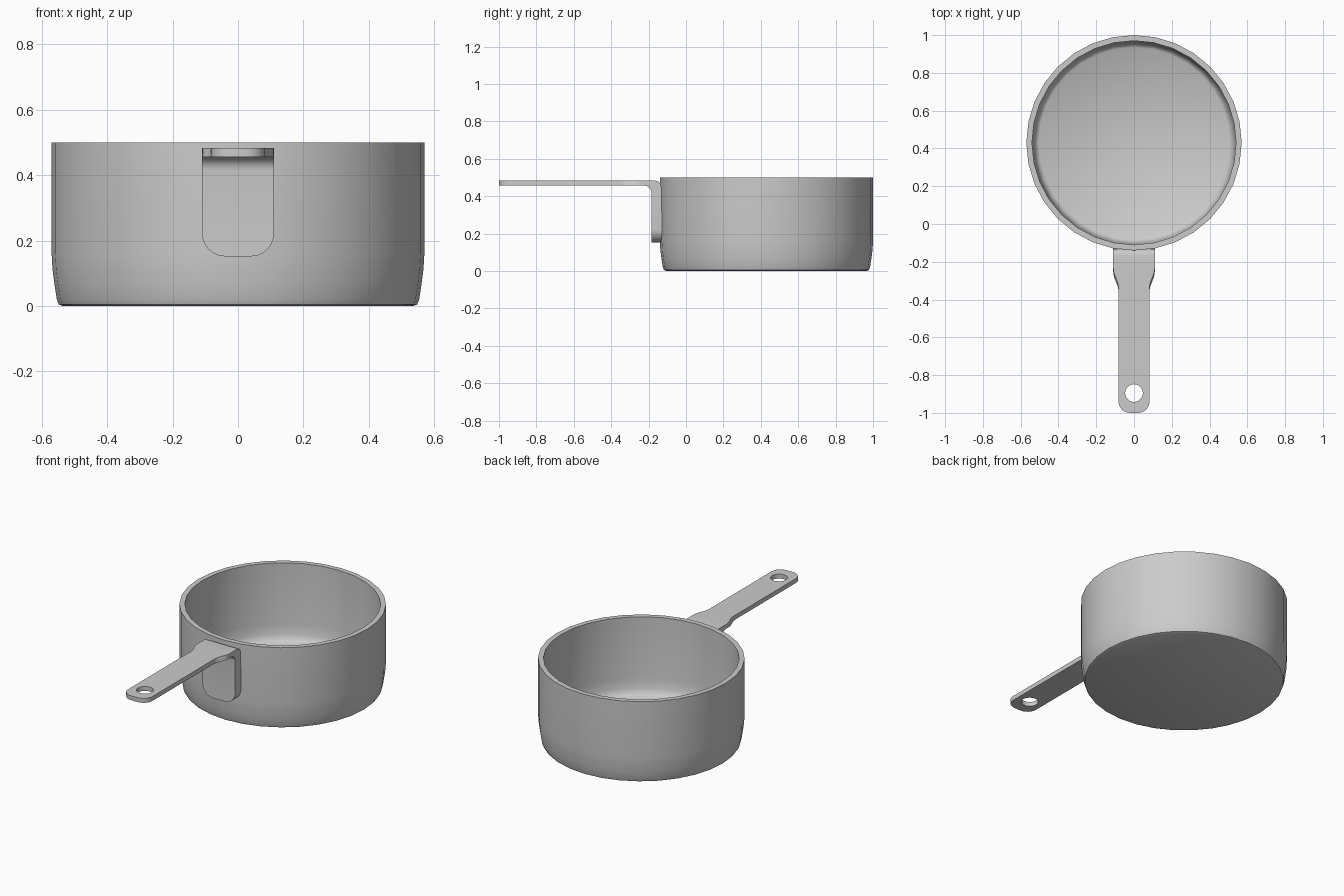
import bpy, bmesh
from math import cos, sin, pi

if "Cube" in bpy.data.objects:
    bpy.data.objects.remove(bpy.data.objects["Cube"])

POT_Y = 0.43
SIDES = 32


def finish(bm, name, angle=0.7):
    bmesh.ops.remove_doubles(bm, verts=bm.verts, dist=1e-5)
    bmesh.ops.recalc_face_normals(bm, faces=bm.faces)
    mesh = bpy.data.meshes.new(name)
    bm.to_mesh(mesh)
    bm.free()
    ob = bpy.data.objects.new(name, mesh)
    bpy.context.collection.objects.link(ob)
    bpy.ops.object.select_all(action='DESELECT')
    ob.select_set(True)
    bpy.context.view_layer.objects.active = ob
    bpy.ops.object.shade_smooth_by_angle(angle=angle)
    return ob


def loft(bm, rings, close=True):
    for a, b in zip(rings, rings[1:]):
        n = len(a)
        for i in range(n):
            j = (i + 1) % n
            bm.faces.new((a[i], a[j], b[j], b[i]))
    if close:
        bm.faces.new(rings[0])
        bm.faces.new(rings[-1])


# pot: hollow 32-sided revolve with tucked-in base
profile = [(0.535, 0), (0.548, 0.005), (0.554, 0.02), (0.561, 0.065), (0.567, 0.11),
           (0.57, 0.16), (0.57, 0.5), (0.54, 0.5), (0.54, 0.13), (0.532, 0.07),
           (0.522, 0.042), (0.505, 0.03)]
bm = bmesh.new()
loft(bm, [[bm.verts.new((r * cos(2 * pi * i / SIDES), POT_Y + r * sin(2 * pi * i / SIDES), z))
           for i in range(SIDES)] for r, z in profile])
finish(bm, "pot")

# handle stations: back/top point, front/bottom point, half widths of each
st = []
BACK, FRONT, TOP, UNDER = -0.128, -0.184, 0.483, 0.456
for k in range(7):                      # rounded foot of the mounting plate
    a = k * pi / 12
    z, w = 0.152 + 0.07 * (1 - cos(a)), 0.04 + 0.07 * sin(a)
    st.append(((BACK, z), (FRONT, z), w, w))
for k in range(7):                      # bend from plate to grip
    a = k * pi / 12
    st.append(((-0.168 + 0.036 * cos(a), 0.447 + 0.036 * sin(a)),
               (-0.224 + 0.04 * cos(a), 0.416 + 0.04 * sin(a)), 0.11, 0.11))
for k in range(9):                      # shoulder taper, under side lags the top
    t = k / 8
    y = -0.235 - 0.12 * t

    def half(u):
        u = min(max(u, 0), 1)
        return 0.11 - 0.028 * u * u * (3 - 2 * u)
    st.append(((y, TOP), (y, UNDER), half(t * 1.2), half(t * 1.2 - 0.2)))
for k in range(7):                      # rounded grip end
    a = k * pi / 12
    y, w = -0.94 - 0.06 * sin(a), 0.022 + 0.06 * cos(a)
    st.append(((y, TOP), (y, UNDER), w, w))
bm = bmesh.new()
loft(bm, [[bm.verts.new(c) for c in ((-wo, *o), (wo, *o), (wi, *i), (-wi, *i))]
          for o, i, wo, wi in st])
handle = finish(bm, "handle", 0.6)

# hanging hole
bpy.ops.mesh.primitive_cylinder_add(vertices=24, radius=0.047, depth=0.2,
                                    location=(0, -0.895, 0.47))
cutter = bpy.context.object
cutter.name = "hole_cutter"
mod = handle.modifiers.new("hole", 'BOOLEAN')
mod.operation, mod.solver, mod.object = 'DIFFERENCE', 'EXACT', cutter
bpy.context.view_layer.objects.active = handle
bpy.ops.object.modifier_move_to_index(modifier="hole", index=0)
bpy.ops.object.modifier_apply(modifier="hole")
bpy.data.objects.remove(cutter, do_unlink=True)
bpy.ops.object.select_all(action='DESELECT')
handle.select_set(True)
bpy.ops.object.shade_smooth_by_angle(angle=0.6)
